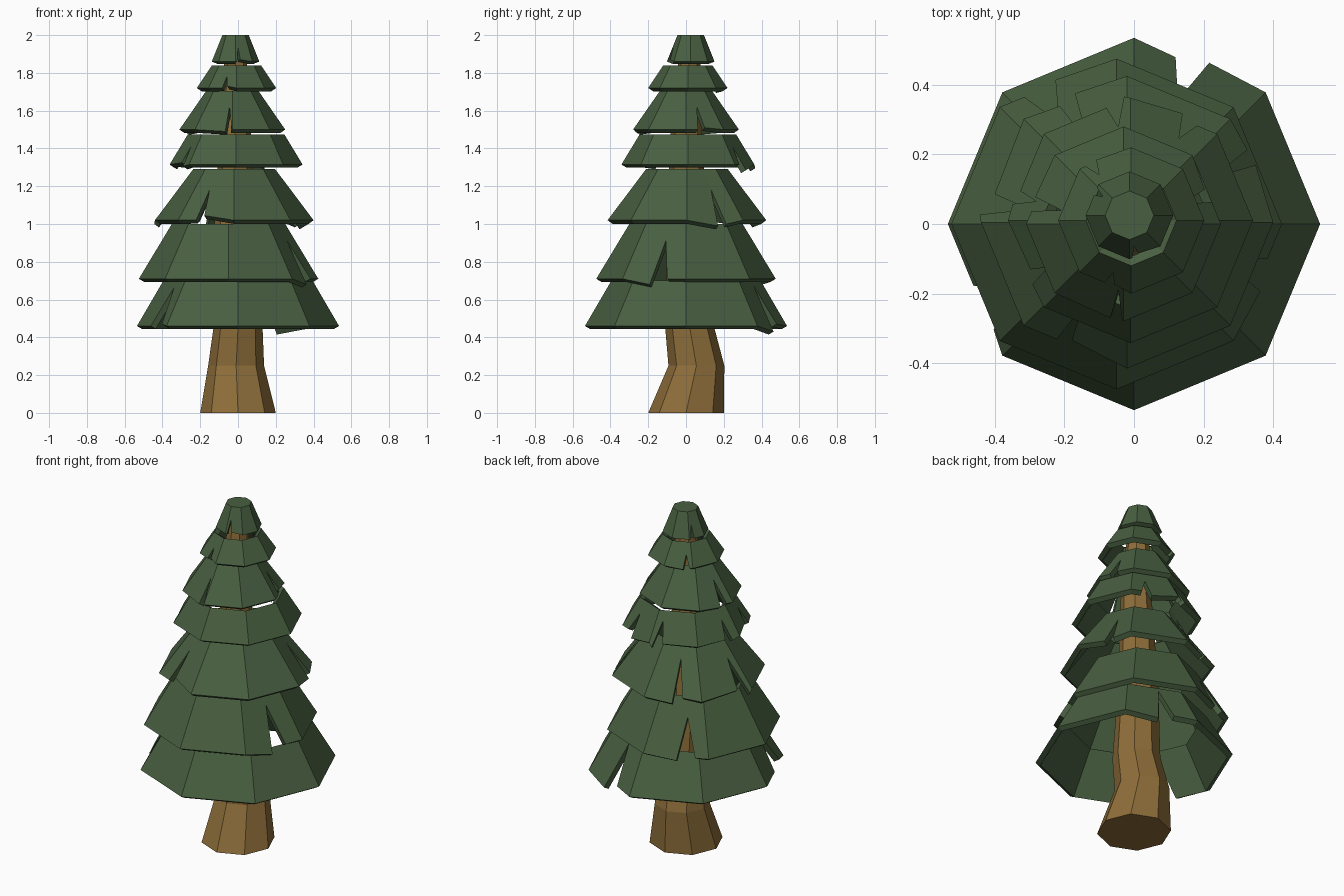
import bpy, bmesh, math
from mathutils import Vector

if "Cube" in bpy.data.objects:
    bpy.data.objects.remove(bpy.data.objects["Cube"])

def material(name, col):
    m = bpy.data.materials.new(name)
    m.diffuse_color = (*col, 1)
    m.use_nodes = True
    m.node_tree.nodes["Principled BSDF"].inputs["Base Color"].default_value = m.diffuse_color
    return m

GREEN = material("pine green", (0.065, 0.115, 0.052))
BROWN = material("bark brown", (0.27, 0.155, 0.042))

def finish(bm, name, mat):
    me = bpy.data.meshes.new(name)
    bm.to_mesh(me)
    bm.free()
    me.materials.append(mat)
    ob = bpy.data.objects.new(name, me)
    bpy.context.collection.objects.link(ob)
    return ob

def octagon_point(c, r, z, deg):
    # point on the edge of an eight-sided ring at any angle
    k = math.radians(deg % 45 - 22.5)
    rad = r * math.cos(math.radians(22.5)) / math.cos(k)
    a = math.radians(deg)
    return Vector((c[0] + rad * math.cos(a), c[1] + rad * math.sin(a), z))

def tier(name, c, r0, z0, r1, z1, slits, cap=False):
    # hollow skirt; each slit is (low angle, high angle, height, drop low, drop high)
    bm = bmesh.new()
    bot = [bm.verts.new(octagon_point(c, r0, z0, i * 45)) for i in range(8)]
    top = [bm.verts.new(octagon_point(c, r1, z1, i * 45)) for i in range(8)]
    cuts = {int((s[0] % 360) // 45): s for s in slits}
    for i in range(8):
        j = (i + 1) % 8
        if i not in cuts:
            bm.faces.new((bot[i], bot[j], top[j], top[i]))
            continue
        lo, hi, h, dlo, dhi = cuts[i]
        mid = (lo + hi) / 2
        tip_lo = bm.verts.new(octagon_point(c, r0 - dlo * 0.6, z0 + dlo, lo))
        tip_hi = bm.verts.new(octagon_point(c, r0 - dhi * 0.6, z0 + dhi, hi))
        apex = bm.verts.new(octagon_point(c, r0 + (r1 - r0) * h, z0 + (z1 - z0) * h, mid))
        t = bm.verts.new(octagon_point(c, r1, z1, mid))
        bm.faces.new((bot[i], tip_lo, apex, t, top[i]))
        bm.faces.new((tip_hi, bot[j], top[j], t, apex))
    if cap:
        loop = [e for e in bm.edges if e.is_boundary and all(v.co.z > z1 - 1e-4 for v in e.verts)]
        bmesh.ops.holes_fill(bm, edges=loop, sides=0)
    ob = finish(bm, name, GREEN)
    mod = ob.modifiers.new("thickness", 'SOLIDIFY')
    mod.thickness = 0.032
    mod.offset = -1
    return ob

# branch tiers, bottom to top
TIERS = [
    ((0, 0), .535, .46, .395, .70, [(65, 76, .9, -.03, .01), (201, 217, .85, 0, .01)]),
    ((-.05, 0), .475, .71, .30, 1.00, [(-25, -13, .7, -.03, 0), (113, 126, .65, -.02, 0)]),
    ((-.02, .005), .42, 1.02, .217, 1.29, [(239, 245, .6, 0, .025), (24, 31, .6, -.03, -.02),
                                           (112, 120, .7, -.02, .01), (168, 177, .6, .01, -.02)]),
    ((-.01, .01), .352, 1.315, .255, 1.475, [(206, 213, .6, .01, -.01), (55, 64, .6, 0, -.03),
                                             (93, 102, .7, -.02, 0), (165, 172, .6, 0, -.01)]),
    ((-.03, 0), .28, 1.50, .138, 1.705, [(262, 269, .6, -.01, .01), (14, 23, .6, 0, .01),
                                         (163, 172, .6, -.01, 0)]),
    ((-.008, .01), .21, 1.72, .13, 1.84, [(247, 255, .5, 0, .01), (120, 130, .5, -.01, 0)]),
    ((-.013, .025), .126, 1.86, .07, 2.0, [(274, 283, .55, 0, .01), (140, 150, .5, 0, 0)]),
]
for n, spec in enumerate(TIERS):
    tier(f"branch_tier_{n + 1}", *spec, cap=(n == len(TIERS) - 1))

# bent tapering trunk: (x, y, z, radius)
bm = bmesh.new()
rings = []
for x, y, z, r in [(0, 0, 0, .2), (-.01, .055, .25, .148), (0, .02, .45, .13),
                   (-.02, .01, .9, .11), (-.015, .0, 1.45, .085), (-.013, .02, 1.92, .055)]:
    rings.append([bm.verts.new(octagon_point((x, y), r, z, i * 45)) for i in range(8)])
for a, b in zip(rings, rings[1:]):
    for i in range(8):
        j = (i + 1) % 8
        bm.faces.new((a[i], a[j], b[j], b[i]))
bm.faces.new(rings[0][::-1])
bm.faces.new(rings[-1])
finish(bm, "trunk", BROWN)
